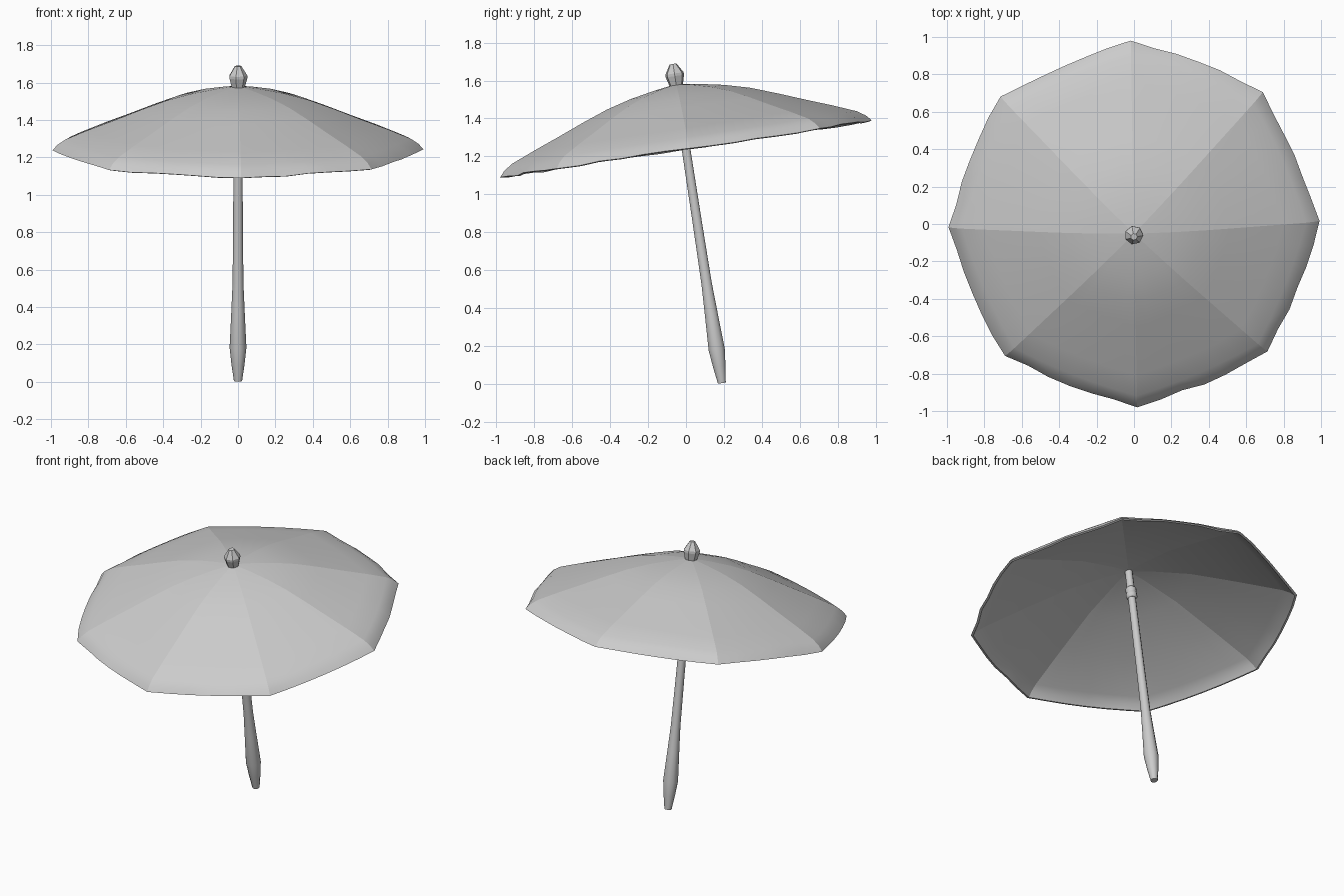
import bpy, bmesh, math, random
from mathutils import Matrix

if "Cube" in bpy.data.objects:
    bpy.data.objects.remove(bpy.data.objects["Cube"])

random.seed(4)
TILT = Matrix.Translation((0, 0, 1.24)) @ Matrix.Rotation(math.radians(8.7), 4, 'X')

grey = bpy.data.materials.new("plain_grey")
grey.diffuse_color = (0.6, 0.6, 0.6, 1)
grey.use_nodes = True
grey.node_tree.nodes["Principled BSDF"].inputs["Base Color"].default_value = grey.diffuse_color


def finish(name, bm):
    bmesh.ops.recalc_face_normals(bm, faces=bm.faces)
    bm.transform(TILT)
    me = bpy.data.meshes.new(name)
    bm.to_mesh(me)
    bm.free()
    me.materials.append(grey)
    ob = bpy.data.objects.new(name, me)
    bpy.context.collection.objects.link(ob)
    return ob


def lathe(name, profile, sides, smooth):
    """Capped turned part from (radius, height) pairs."""
    bm = bmesh.new()
    rings = [[bm.verts.new((r * math.cos(2 * math.pi * i / sides),
                            r * math.sin(2 * math.pi * i / sides), h))
              for i in range(sides)] for r, h in profile]
    for a, b in zip(rings, rings[1:]):
        for i in range(sides):
            j = (i + 1) % sides
            bm.faces.new((a[i], a[j], b[j], b[i])).smooth = smooth
    for ring in (rings[0], rings[-1]):
        bm.faces.new(ring)
        for i in range(sides):
            bm.edges.get((ring[i], ring[(i + 1) % sides])).smooth = False
    return finish(name, bm)


def canopy():
    """Eight cloth panels: outer skin, hanging hem, then inner skin."""
    ribs, div = 8, 6
    n = ribs * div
    outer = [(.12, .328), (.25, .303), (.38, .268), (.52, .217), (.66, .162),
             (.80, .109), (.92, .060), (.965, .030), (.992, 0)]
    inner = [(.978, -.004), (.95, .024), (.905, .050), (.65, .150), (.37, .254), (.12, .313)]
    profile = outer + inner
    hem = len(outer) - 1
    wob = [0 if i % div == 0 else random.uniform(-.009, .009) for i in range(n)]
    bm = bmesh.new()
    rings = []
    for k, (r, h) in enumerate(profile):
        ring = []
        near_hem = 1 if k in (hem, hem + 1) else .4 if k in (hem - 1, hem + 2) else 0
        for i in range(n):
            a = 2 * math.pi * i / n
            off = a % (2 * math.pi / ribs) - math.pi / ribs
            chord = math.cos(math.pi / ribs) / math.cos(off)
            f = chord + (1 - chord) * .28        # panels bulge a little
            rr = r * f + wob[i] * near_hem
            a += math.radians(1)
            ring.append(bm.verts.new((rr * math.cos(a), rr * math.sin(a),
                                      h + wob[i] * .7 * near_hem)))
        rings.append(ring)
    for a, b in zip(rings, rings[1:]):
        for i in range(n):
            j = (i + 1) % n
            bm.faces.new((a[i], a[j], b[j], b[i]))
    for ring, h in ((rings[0], .345), (rings[-1], .330)):
        tip = bm.verts.new((0, 0, h))
        for i in range(n):
            bm.faces.new((ring[i], ring[(i + 1) % n], tip))
            if i % div == 0:
                bm.edges.get((ring[i], tip)).smooth = False
    for f in bm.faces:
        f.smooth = True
    # crisp creases along the ribs and the hem
    for a, b in zip(rings, rings[1:]):
        for i in range(0, n, div):
            bm.edges.get((a[i], b[i])).smooth = False
    for ring in rings[hem:hem + 2]:
        for i in range(n):
            bm.edges.get((ring[i], ring[(i + 1) % n])).smooth = False
    return finish("canopy", bm)


canopy()
# pole with swollen pointed foot
lathe("pole", [(.022, -1.25), (.035, -1.16), (.045, -1.07), (.036, -.88), (.029, -.72),
               (.026, -.4), (.024, 0), (.023, .336)], 10, True)
# sliding collar under the canopy
lathe("collar", [(.025, .125), (.034, .135), (.034, .16), (.028, .168),
                 (.034, .176), (.034, .195), (.025, .205)], 10, True)
# faceted finial
lathe("finial", [(.034, .33), (.050, .388), (.050, .402), (.018, .453)], 7, False)
